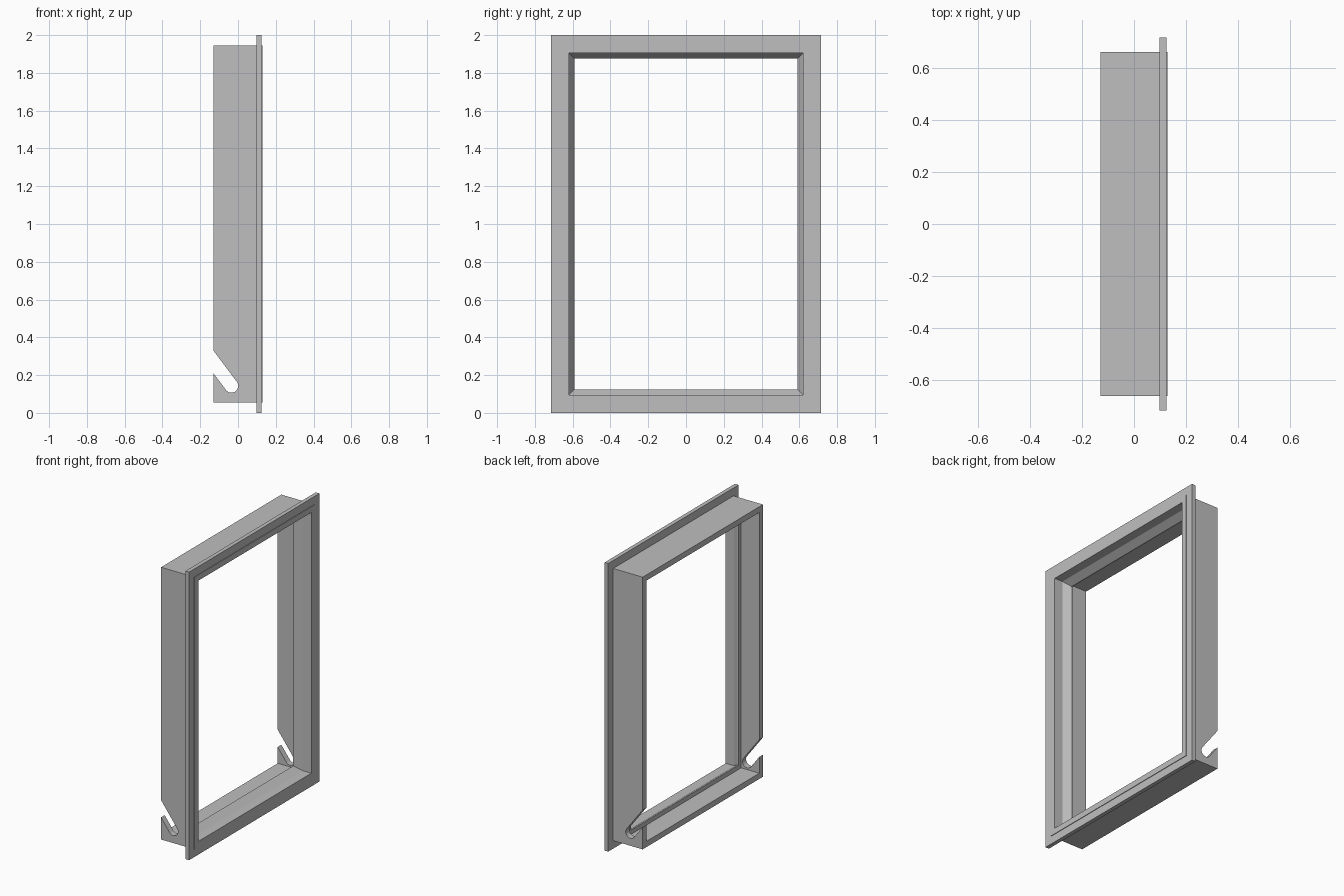
import bpy
import bmesh
import math

cube = bpy.data.objects.get("Cube")
if cube:
    bpy.data.objects.remove(cube, do_unlink=True)

HALF_Y, HALF_Z, MID_Z = 0.66, 0.945, 1.0   # outer size of the casing
BACK, FRONT = -0.129, 0.129

grey = bpy.data.materials.new("light_grey")
grey.use_nodes = True
grey.diffuse_color = (0.52, 0.52, 0.52, 1)
grey.node_tree.nodes["Principled BSDF"].inputs["Base Color"].default_value = grey.diffuse_color


def finish(name, bm):
    bmesh.ops.recalc_face_normals(bm, faces=bm.faces)
    mesh = bpy.data.meshes.new(name)
    bm.to_mesh(mesh)
    bm.free()
    mesh.materials.append(grey)
    obj = bpy.data.objects.new(name, mesh)
    bpy.context.scene.collection.objects.link(obj)
    return obj


def mitred_frame(name, profile):
    """Sweep a closed (depth, outward offset) profile round a rectangle."""
    bm = bmesh.new()
    corners = [(-1, -1), (1, -1), (1, 1), (-1, 1)]
    rings = [[bm.verts.new((x, sy * (HALF_Y + out), MID_Z + sz * (HALF_Z + out)))
              for x, out in profile] for sy, sz in corners]
    n = len(profile)
    for c in range(4):
        a, b = rings[c], rings[(c + 1) % 4]
        for i in range(n):
            j = (i + 1) % n
            bm.faces.new((a[i], a[j], b[j], b[i]))
    return finish(name, bm)


# Deep casing with a sloped stop rib on its inside
casing = mitred_frame("casing", [
    (BACK, 0), (FRONT, 0), (FRONT, -0.04), (0.066, -0.04),
    (0.02, -0.07), (0.01, -0.07), (0.01, -0.04), (BACK, -0.04)])

# Flat flange around the front of the casing
mitred_frame("front_flange", [(0.097, -0.01), (0.125, -0.01), (0.125, 0.055), (0.097, 0.055)])

# Slanted round-ended slot through both side walls
radius, end_x, end_z, length = 0.036, -0.035, 0.143, 0.35
tilt = math.atan2(0.8, -0.6)
outline = []
for k in range(17):
    a = tilt + math.pi / 2 + math.pi * k / 16
    outline.append((end_x + radius * math.cos(a), end_z + radius * math.sin(a)))
for x, z in (outline[-1], outline[0]):
    outline.append((x + length * math.cos(tilt), z + length * math.sin(tilt)))

bm = bmesh.new()
face = bm.faces.new([bm.verts.new((x, -1, z)) for x, z in outline])
swept = bmesh.ops.extrude_face_region(bm, geom=[face])["geom"]
bmesh.ops.translate(bm, vec=(0, 2, 0),
                    verts=[v for v in swept if isinstance(v, bmesh.types.BMVert)])
cutter = finish("slot_cutter", bm)
cutter.hide_render = True

cut = casing.modifiers.new("side_slots", "BOOLEAN")
cut.operation = "DIFFERENCE"
cut.solver = "EXACT"
cut.object = cutter
bpy.context.view_layer.objects.active = casing
bpy.ops.object.modifier_apply(modifier=cut.name)
bpy.data.objects.remove(cutter, do_unlink=True)
